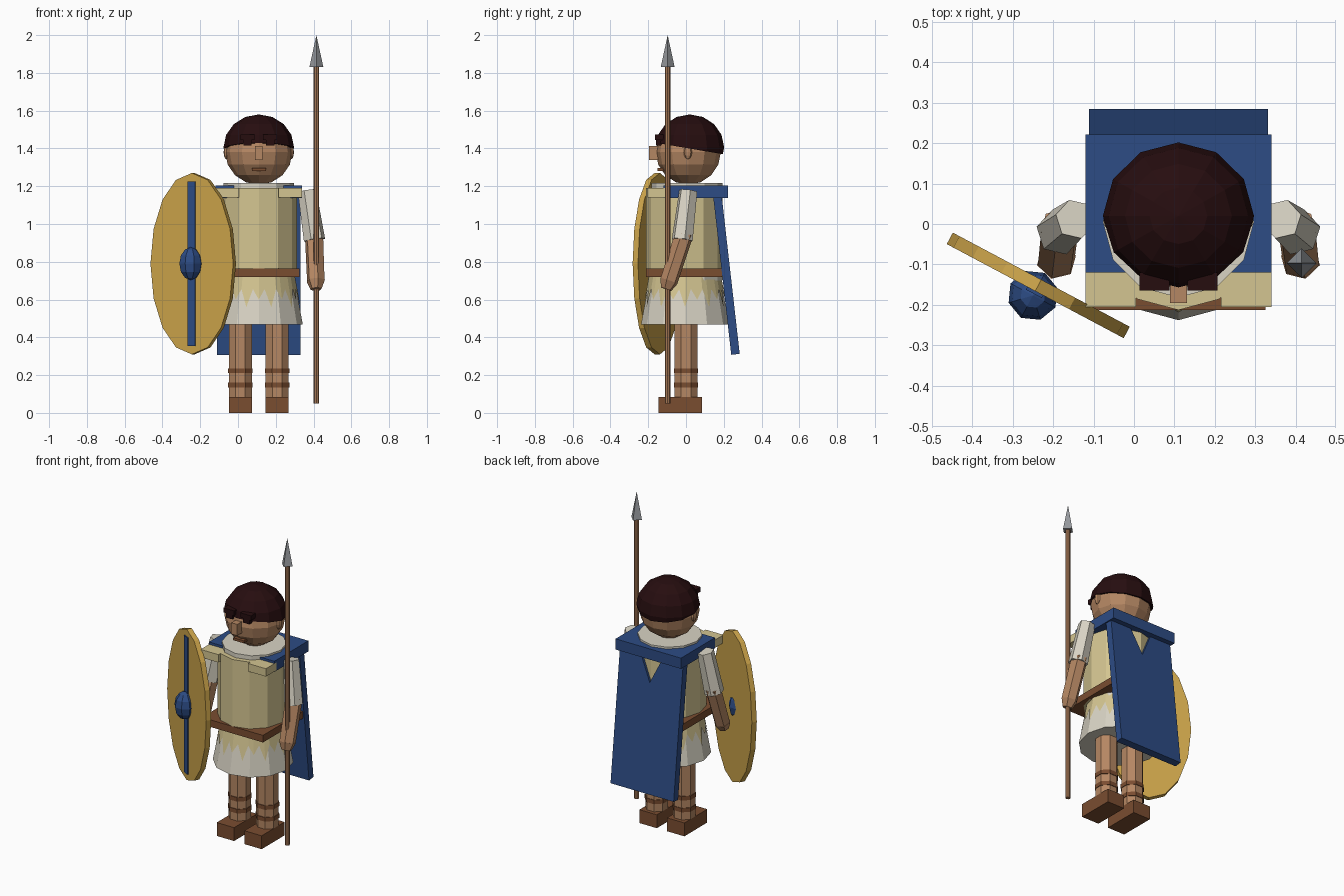
import bpy, bmesh, math
from mathutils import Vector, Matrix

if "Cube" in bpy.data.objects:
    bpy.data.objects.remove(bpy.data.objects["Cube"])

CX = 0.11  # body centre line


def mat(name, rgb):
    m = bpy.data.materials.new(name)
    lin = [((c / 255 + 0.055) / 1.055) ** 2.4 if c > 10 else c / 255 / 12.92 for c in rgb]
    m.diffuse_color = (*lin, 1)
    m.use_nodes = True
    m.node_tree.nodes["Principled BSDF"].inputs["Base Color"].default_value = m.diffuse_color
    return m


SKIN = mat("skin", (181, 135, 99))
HAIR = mat("dark_hair", (38, 13, 15))
LINEN = mat("white_linen", (216, 211, 196))
ARMOR = mat("beige_armor", (212, 197, 145))
BLUE = mat("blue", (45, 76, 133))
GOLD = mat("gold", (204, 164, 74))
LEATHER = mat("brown_leather", (122, 77, 48))
WOOD = mat("wood", (165, 119, 85))
STEEL = mat("steel", (150, 153, 157))


def make(name, bm, material):
    bmesh.ops.recalc_face_normals(bm, faces=bm.faces)
    me = bpy.data.meshes.new(name)
    bm.to_mesh(me)
    bm.free()
    me.materials.append(material)
    ob = bpy.data.objects.new(name, me)
    bpy.context.collection.objects.link(ob)
    return ob


def box(name, lo, hi, material):
    bm = bmesh.new()
    lo, hi = Vector(lo), Vector(hi)
    bmesh.ops.create_cube(bm, size=1, matrix=Matrix.Translation((lo + hi) / 2)
                          @ Matrix.Diagonal((*(hi - lo), 1)))
    return make(name, bm, material)


def tube(name, a, b, r1, r2, n, material, turn=0):
    """Tapered prism from point a to point b."""
    a, b = Vector(a), Vector(b)
    bm = bmesh.new()
    rot = Vector((0, 0, 1)).rotation_difference(b - a).to_matrix().to_4x4()
    bmesh.ops.create_cone(bm, cap_ends=True, segments=n, radius1=r1, radius2=r2,
                          depth=(b - a).length,
                          matrix=Matrix.Translation((a + b) / 2) @ rot @ Matrix.Rotation(turn, 4, 'Z'))
    return make(name, bm, material)


def ball(centre, scale, u, v):
    bm = bmesh.new()
    bmesh.ops.create_uvsphere(bm, u_segments=u, v_segments=v, radius=1,
                              matrix=Matrix.Translation(centre) @ Matrix.Diagonal((*scale, 1)))
    return bm


def prism(name, pts, depth, matrix, material):
    """Outline in local XZ, thickened by depth along local Y."""
    bm = bmesh.new()
    f = bm.faces.new([bm.verts.new((x, -depth / 2, z)) for x, z in pts])
    ext = bmesh.ops.extrude_face_region(bm, geom=[f])
    bmesh.ops.translate(bm, vec=(0, depth, 0),
                        verts=[g for g in ext["geom"] if isinstance(g, bmesh.types.BMVert)])
    bm.transform(matrix)
    return make(name, bm, material)


# Legs, ankle straps, shoes, arms and ears, mirrored about the centre line
for side, s in (("left", 1), ("right", -1)):
    lx = CX + s * 0.097
    tube(side + "_leg", (lx, 0, 0.05), (lx, 0, 0.7), 0.066, 0.066, 8, SKIN, math.pi / 8)
    for i, z in enumerate((0.135, 0.21)):
        tube(f"{side}_strap_{i}", (lx, 0, z), (lx, 0, z + 0.026), 0.07, 0.07, 8, LEATHER, math.pi / 8)
    box(side + "_shoe", (lx - 0.061, -0.145, 0), (lx + 0.061, 0.085, 0.085), LEATHER)

    shoulder = (CX + s * 0.255, 0.012, 1.175)
    elbow = (CX + s * 0.295, -0.02, 0.915)
    wrist = (CX + s * 0.302, -0.09, 0.70)
    tube(side + "_sleeve", shoulder, elbow, 0.05, 0.058, 6, LINEN)
    tube(side + "_forearm", (CX + s * 0.292, -0.008, 0.95), wrist, 0.05, 0.048, 6, SKIN)
    tube(side + "_hand", wrist, (CX + s * 0.304, -0.105, 0.655), 0.05, 0.03, 6, SKIN)
    make(side + "_ear", ball((CX + s * 0.172, 0.01, 1.38), (0.014, 0.022, 0.037), 8, 6), SKIN)

    # Shoulder plates, brows and eyes
    x0, x1 = sorted((CX + s * 0.105, CX + s * 0.23))
    box(side + "_shoulder_plate", (x0, -0.205, 1.14), (x1, -0.1, 1.19), ARMOR)
    x0, x1 = sorted((CX + s * 0.022, CX + s * 0.097))
    box(side + "_brow", (x0, -0.165, 1.445), (x1, -0.12, 1.475), HAIR)
    x0, x1 = sorted((CX + s * 0.038, CX + s * 0.082))
    box(side + "_eye", (x0, -0.16, 1.415), (x1, -0.12, 1.445), HAIR)

# Torso: tunic, cuirass, belt and skirt
tube("tunic", (CX, 0.005, 0.7), (CX, 0.005, 1.217), 0.187, 0.187, 12, LINEN)
tube("cuirass", (CX, -0.01, 0.72), (CX, -0.01, 1.19), 0.203, 0.203, 12, ARMOR)
box("belt", (CX - 0.215, -0.213, 0.72), (CX + 0.215, 0.19, 0.765), LEATHER)
tube("skirt", (CX, -0.005, 0.468), (CX, -0.005, 0.73), 0.233, 0.185, 12, LINEN)

# Pointed armor strips hanging over the skirt
bm = bmesh.new()
N = 20
top, low, mid = [], [], []
for i in range(2 * N):
    a = math.pi * i / N
    seg = (a % (math.pi / 6)) - math.pi / 12
    for ring, z in ((top, 0.73), (low, 0.655 if i % 2 else (0.56 if i % 4 else 0.6))):
        r = 0.233 + (0.185 - 0.233) * (z - 0.468) / 0.262
        r = r * math.cos(math.pi / 12) / math.cos(seg) + 0.005
        ring.append(bm.verts.new((CX + r * math.sin(a), -0.005 - r * math.cos(a), z)))
for i in range(2 * N):
    j = (i + 1) % (2 * N)
    bm.faces.new((top[i], low[i], low[j], top[j]))
make("armor_strips", bm, ARMOR)

# Cape: shoulder slab and slanted back panel with a notch
box("cape_shoulders", (CX - 0.23, -0.12, 1.137), (CX + 0.23, 0.222, 1.205), BLUE)
a, b = Vector((CX, 0.165, 1.16)), Vector((CX, 0.262, 0.31))
L = (b - a).length
tilt = math.atan2(b.y - a.y, a.z - b.z)
prism("cape_panel",
      [(-0.085, 0), (-0.222, 0), (-0.222, -L), (0.222, -L), (0.222, 0), (0.085, 0), (0, -0.18)],
      0.045, Matrix.Translation(a) @ Matrix.Rotation(tilt, 4, 'X'), BLUE)

# Head with nose and mouth
make("head", ball((CX, 0.012, 1.38), (0.178, 0.172, 0.172), 12, 8), SKIN)
box("nose", (CX - 0.021, -0.195, 1.34), (CX + 0.021, -0.13, 1.412), SKIN)
box("mouth", (CX - 0.037, -0.152, 1.28), (CX + 0.037, -0.11, 1.296), LEATHER)

# Hair cap, trimmed higher at the brow than at the nape
bm = ball((CX, 0.02, 1.405), (0.187, 0.182, 0.175), 12, 8)
cut = bmesh.ops.bisect_plane(bm, geom=bm.verts[:] + bm.edges[:] + bm.faces[:],
                             plane_co=(CX, -0.16, 1.43), plane_no=(0, 0.17, 1), clear_inner=True)
bmesh.ops.holes_fill(bm, edges=[e for e in bm.edges if e.is_boundary])
make("hair", bm, HAIR)

# Spear
tube("spear_shaft", (0.415, -0.097, 0.05), (0.415, -0.097, 1.84), 0.015, 0.015, 8, WOOD)
tube("spear_tip", (0.415, -0.097, 1.83), (0.415, -0.097, 2.0), 0.037, 0, 4, STEEL)

# Oval shield, turned outward, with a stripe and a boss
turn = Matrix.Translation((-0.237, -0.152, 0.79)) @ Matrix.Rotation(math.radians(-28), 4, 'Z')
oval = [(0.248 * math.cos(math.pi * i / 8), 0.48 * math.sin(math.pi * i / 8)) for i in range(16)]
prism("shield", oval, 0.032, turn, GOLD)
prism("shield_stripe", [(-0.022, -0.435), (0.022, -0.435), (0.022, 0.435), (-0.022, 0.435)],
      0.009, turn @ Matrix.Translation((0, -0.019, 0)), BLUE)
bm = ball((0, -0.028, 0), (0.063, 0.063, 0.087), 8, 6)
bm.transform(turn)
make("shield_boss", bm, BLUE)
